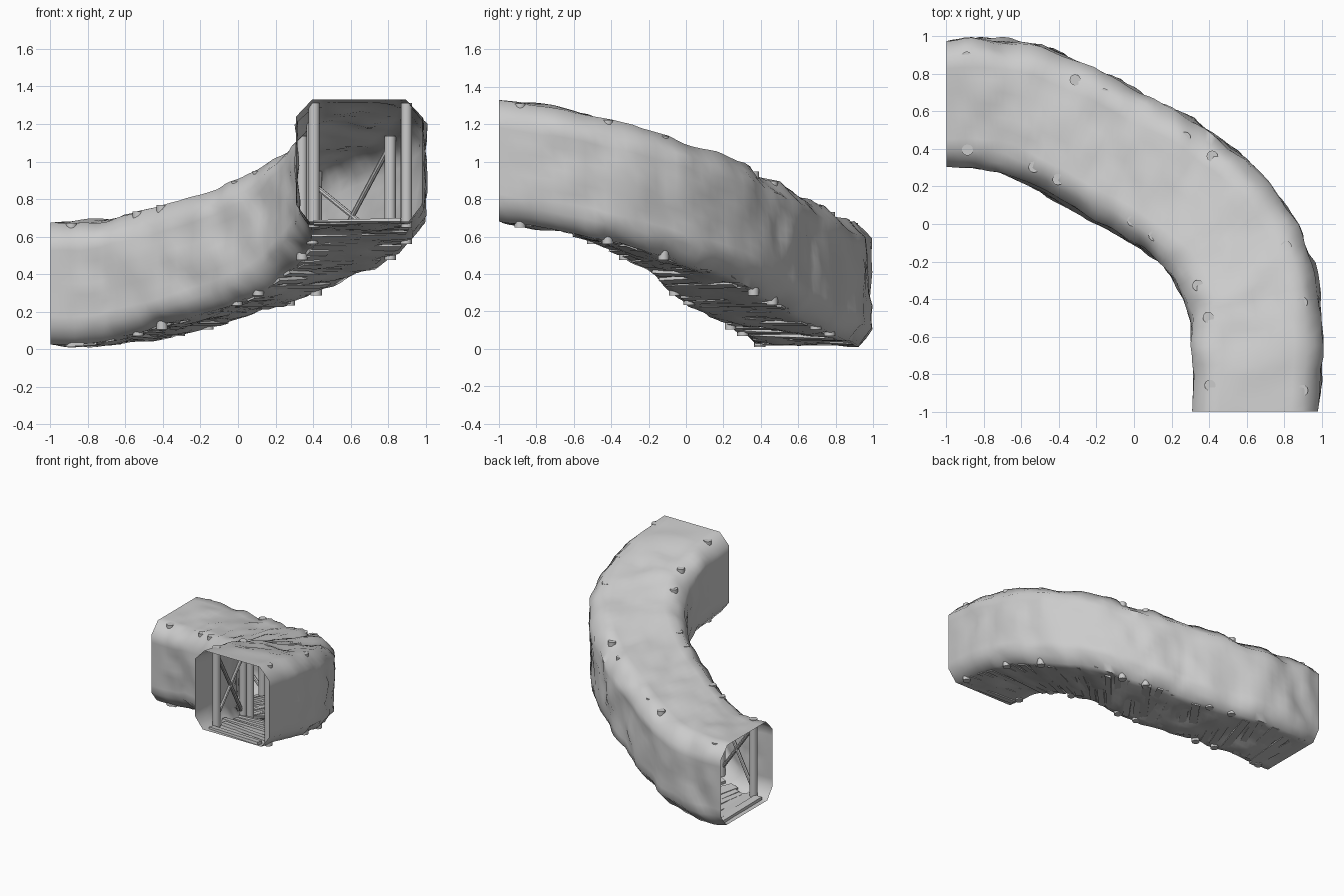
import bpy, bmesh, math, random
from mathutils import Vector, Matrix, noise

random.seed(4)
if "Cube" in bpy.data.objects:
    bpy.data.objects.remove(bpy.data.objects["Cube"])

grey = bpy.data.materials.new("stone grey")
grey.use_nodes = True
tone = (0.6, 0.6, 0.6, 1)
grey.diffuse_color = tone
grey.node_tree.nodes["Principled BSDF"].inputs["Base Color"].default_value = tone

# Centre line of the tunnel, from the upper mouth to the lower mouth
PATH = [Vector(p) for p in [
    (.645, -1, 1.005), (.66, -.65, .95), (.635, -.4, .88), (.55, -.17, .79),
    (.42, .02, .715), (.235, .17, .61), (.065, .28, .55), (-.115, .37, .49),
    (-.33, .49, .43), (-.6, .61, .37), (-.8, .64, .35), (-1, .64, .35)]]
LAST = len(PATH) - 1


def centre(t):
    """Point on a smooth curve through PATH, t from 0 to LAST."""
    i = min(int(t), LAST - 1)
    u = t - i
    b, c = PATH[i], PATH[i + 1]
    a = PATH[i - 1] if i else 2 * b - c
    d = PATH[i + 2] if i + 2 <= LAST else 2 * c - b
    return .5 * (2 * b + (c - a) * u + (2*a - 5*b + 4*c - d) * u**2
                 + (3*b - a - 3*c + d) * u**3)


def frame(t):
    """Centre, outward side and forward direction at t."""
    fwd = centre(min(t + .3, LAST)) - centre(max(t - .3, 0))
    if t < .01:
        fwd = Vector((0, 1, 0))
    if t > LAST - .01:
        fwd = Vector((-1, 0, 0))
    side = Vector((fwd.y, -fwd.x, 0)).normalized()
    return centre(t), side, fwd.normalized()


def place(t, across, up):
    """Point beside the centre line; the tunnel is a little wider midway."""
    c, side, _ = frame(t)
    wide = 1 + .07 * math.sin(math.pi * t / LAST)
    return c + side * across * wide + Vector((0, 0, up))


def finish(bm, name, angle=40):
    mesh = bpy.data.meshes.new(name)
    bm.to_mesh(mesh)
    bm.free()
    obj = bpy.data.objects.new(name, mesh)
    bpy.context.collection.objects.link(obj)
    mesh.materials.append(grey)
    bpy.ops.object.select_all(action='DESELECT')
    obj.select_set(True)
    bpy.context.view_layer.objects.active = obj
    bpy.ops.object.shade_smooth_by_angle(angle=math.radians(angle))


# Chamfered section, each side cut into short steps
corners = [(.25, .325), (.335, .235), (.335, -.235), (.265, -.325)]
corners += [(-x, z) for x, z in reversed(corners)]
section = []
for k, a in enumerate(corners):
    a, b = Vector(a), Vector(corners[(k + 1) % 8])
    steps = max(2, round((b - a).length / .06))
    section += [a.lerp(b, j / steps) for j in range(steps)]

# Rough tunnel shell, open at both mouths
bm = bmesh.new()
rings = []
COUNT = 66
for r in range(COUNT + 1):
    t = LAST * r / COUNT
    fade = min(1, r / 4, (COUNT - r) / 4)
    ring = []
    for q in section:
        p = place(t, q.x, q.y)
        n = noise.noise(p * 5) * .026 + noise.noise(p * 11) * .014
        out = q.normalized() * n * fade
        ring.append(bm.verts.new(place(t, q.x + out.x, q.y + out.y)))
    rings.append(ring)
for a, b in zip(rings, rings[1:]):
    for j in range(len(section)):
        k = (j + 1) % len(section)
        bm.faces.new((a[j], b[j], b[k], a[k]))
bmesh.ops.recalc_face_normals(bm, faces=bm.faces)
finish(bm, "tunnel_shell", 60)


def pole(name, a, b, radius, sides=12):
    bm = bmesh.new()
    d = b - a
    m = Matrix.Translation((a + b) / 2) @ d.to_track_quat('Z', 'Y').to_matrix().to_4x4()
    bmesh.ops.create_cone(bm, cap_ends=True, segments=sides, radius1=radius,
                          radius2=radius, depth=d.length, matrix=m)
    finish(bm, name)


# Pairs of upright props, two frames close together at each joint
stations = [.35, 1.75, 2.75, 4.85, 5.6, 7.8, 8.35, 10.45]
WALLS = ((-1, "inner"), (1, "outer"))
for i, t in enumerate(stations):
    for s, label in WALLS:
        pole(f"{label}_prop_{i}", place(t, s * .245, -.338),
             place(t, s * .245, .325), .03)

# Crossed braces along both walls of each bay
for i in range(0, 8, 2):
    a, b = stations[i], stations[i + 1]
    for s, label in WALLS:
        pole(f"{label}_brace_rising_{i}", place(a, s * .25, -.27),
             place(b, s * .23, .25), .014, 8)
        pole(f"{label}_brace_falling_{i}", place(a, s * .23, .25),
             place(b, s * .25, -.27), .014, 8)

# Uneven floor planks across the path
bm = bmesh.new()
t = .16
while t < LAST - .15:
    c, side, fwd = frame(t)
    m = Matrix((side, fwd, side.cross(fwd))).transposed().to_4x4()
    m.translation = place(t, random.uniform(-.02, .02), random.uniform(-.32, -.308))
    twist = Matrix.Rotation(random.uniform(-.1, .1), 4, 'Z')
    tilt = Matrix.Rotation(random.uniform(-.03, .03), 4, 'Y')
    size = Matrix.Diagonal((random.uniform(.46, .54), random.uniform(.045, .065), .024, 1))
    bmesh.ops.create_cube(bm, size=1, matrix=m @ twist @ tilt @ size)
    t += random.uniform(.25, .34)
finish(bm, "floor_planks", 30)
